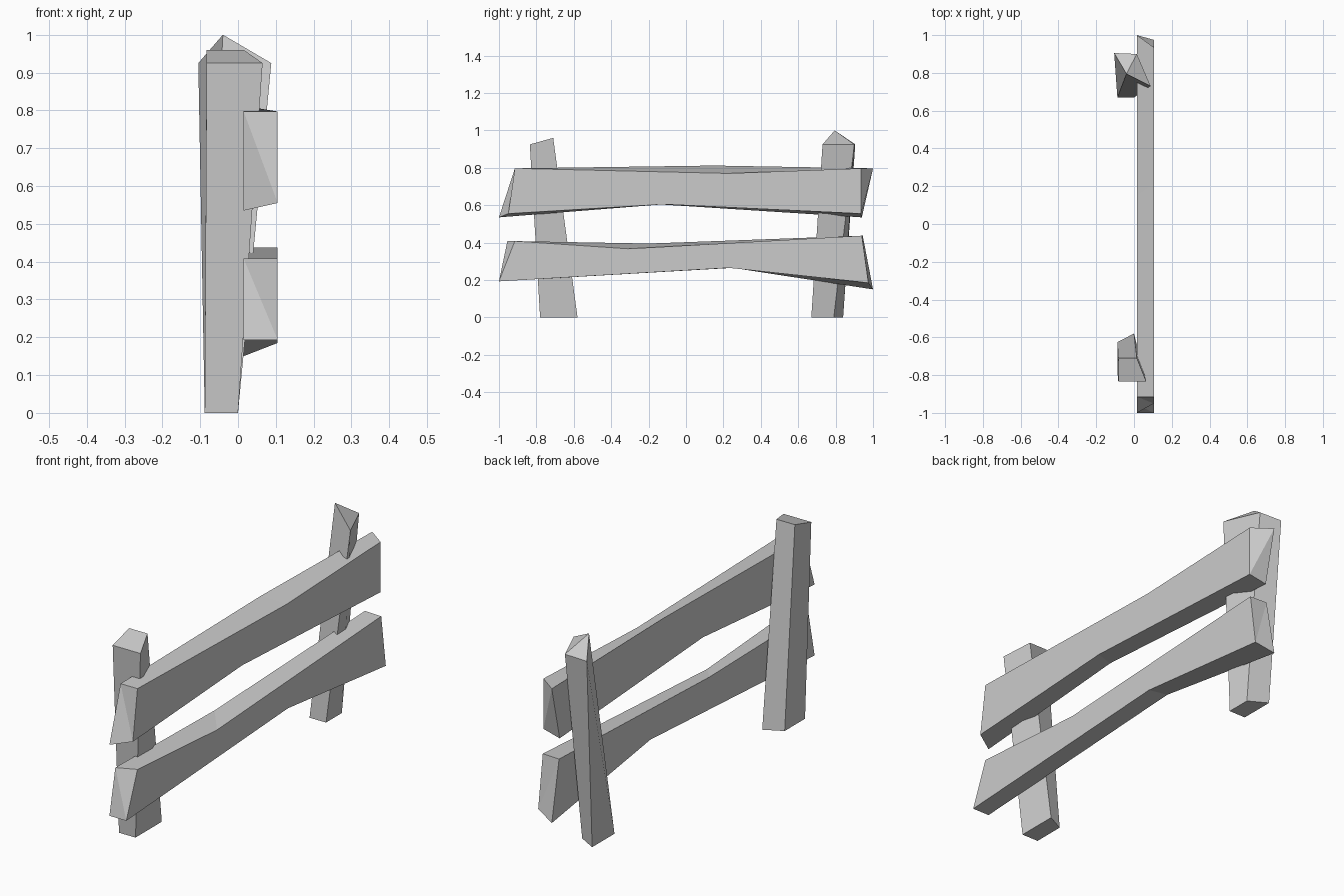
import bpy
import bmesh

cube = bpy.data.objects.get("Cube")
if cube:
    bpy.data.objects.remove(cube, do_unlink=True)

grey = bpy.data.materials.new("plain_grey")
grey.use_nodes = True
colour = (0.6, 0.6, 0.6, 1)
grey.diffuse_color = colour
grey.node_tree.nodes["Principled BSDF"].inputs["Base Color"].default_value = colour


def loft(name, loops):
    """Join four-cornered loops into one flat-faced beam with folded ends."""
    bm = bmesh.new()
    rings = [[bm.verts.new(p) for p in loop] for loop in loops]
    for a, b in zip(rings, rings[1:]):
        for i in range(4):
            j = (i + 1) % 4
            bm.faces.new((a[i], a[j], b[j], b[i]))
    for a, b, c, d in (rings[0], rings[-1]):
        bm.faces.new((b, c, d))
        bm.faces.new((b, d, a))
    bmesh.ops.recalc_face_normals(bm, faces=bm.faces)
    mesh = bpy.data.meshes.new(name)
    bm.to_mesh(mesh)
    bm.free()
    mesh.materials.append(grey)
    obj = bpy.data.objects.new(name, mesh)
    bpy.context.collection.objects.link(obj)


def rail(name, sections):
    """Each section lists (y, z): inner bottom, outer bottom, outer top, inner top."""
    inner, outer = 0.015, 0.105
    xs = (inner, outer, outer, inner)
    loft(name, [[(x, y, z) for x, (y, z) in zip(xs, s)] for s in sections])


# Hewn rails, pinched in the middle and cut askew at the ends
rail("upper_rail", [
    [(-1.0, 0.535), (-0.95, 0.555), (-0.915, 0.797), (-0.915, 0.797)],
    [(-0.15, 0.605), (-0.12, 0.605), (0.22, 0.77), (0.15, 0.812)],
    [(0.94, 0.535), (0.935, 0.555), (0.935, 0.797), (1.0, 0.797)],
])
rail("lower_rail", [
    [(-1.0, 0.193), (-1.0, 0.193), (-0.915, 0.408), (-0.955, 0.408)],
    [(0.25, 0.265), (0.23, 0.265), (-0.31, 0.367), (-0.2, 0.395)],
    [(1.0, 0.15), (0.975, 0.185), (0.94, 0.437), (0.945, 0.437)],
])

# Front post with a sloped top
loft("front_post", [
    [(-0.088, -0.625, 0), (0.0, -0.58, 0), (0.0, -0.78, 0), (-0.088, -0.78, 0)],
    [(-0.083, -0.71, 0.96), (0.015, -0.71, 0.96),
     (0.065, -0.835, 0.925), (-0.083, -0.835, 0.925)],
])

# Rear post with a peaked corner
loft("rear_post", [
    [(-0.088, 0.84, 0), (0.0, 0.79, 0), (0.0, 0.67, 0), (-0.088, 0.67, 0)],
    [(-0.105, 0.905, 0.925), (0.015, 0.9, 0.925),
     (0.088, 0.73, 0.925), (-0.04, 0.795, 1.0)],
])
